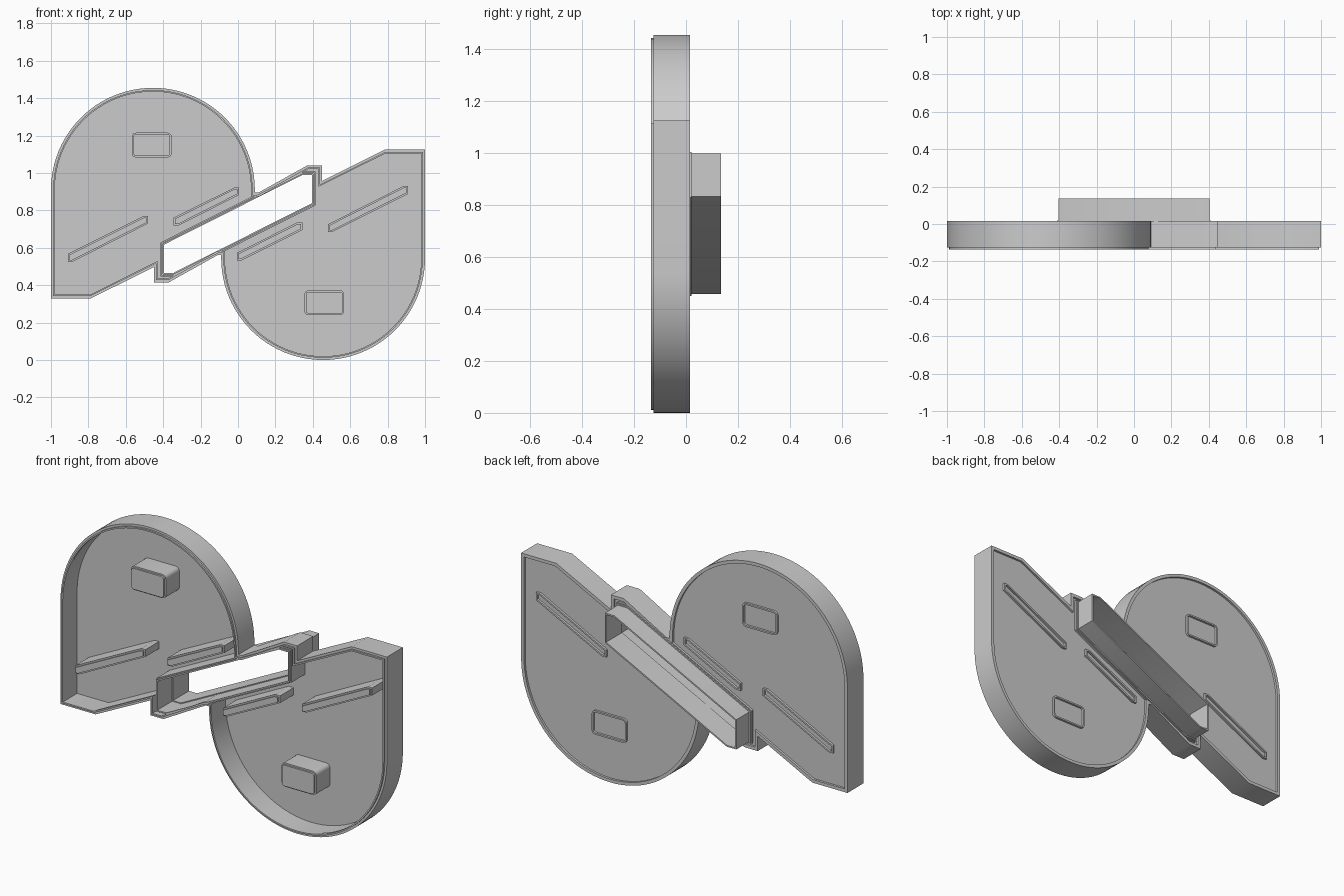
import bpy
from math import cos, sin, pi
from mathutils import Vector

if "Cube" in bpy.data.objects:
    bpy.data.objects.remove(bpy.data.objects["Cube"])

ZC = 0.7275  # the plan repeats by a half turn about (0, ZC)


def turned(pts):
    return [(-x, 2 * ZC - z) for x, z in pts]


def inset(pts, d):
    """Mitred offset of a counter-clockwise loop; positive goes inward."""
    out, n = [], len(pts)
    for i in range(n):
        a, b, c = (Vector(pts[(i + k) % n]) for k in (-1, 0, 1))
        e, f = (b - a).normalized(), (c - b).normalized()
        n1, n2 = Vector((-e.y, e.x)), Vector((-f.y, f.x))
        m = n1 + n2
        p = b + m * (d / max(0.3, 1 + n1.dot(n2)))
        out.append((p.x, p.y))
    return out


def prism(name, loops, y0, y1):
    """Extrude a front-view profile (with optional holes) from y0 to y1."""
    cu = bpy.data.curves.new(name, 'CURVE')
    cu.dimensions = '2D'
    cu.fill_mode = 'BOTH'
    cu.extrude = (y1 - y0) / 2
    for pts in loops:
        sp = cu.splines.new('POLY')
        sp.points.add(len(pts) - 1)
        for p, (x, z) in zip(sp.points, pts):
            p.co = (x, z, 0, 1)
        sp.use_cyclic_u = True
    ob = bpy.data.objects.new(name, cu)
    ob.rotation_euler = (pi / 2, 0, 0)
    ob.location = (0, (y0 + y1) / 2, 0)
    bpy.context.collection.objects.link(ob)
    bpy.ops.object.select_all(action='DESELECT')
    ob.select_set(True)
    bpy.context.view_layer.objects.active = ob
    bpy.ops.object.convert(target='MESH')
    bpy.ops.object.shade_smooth_by_angle()


def rounded_rect(x0, x1, z0, z1, r):
    pts = []
    for k, (x, z) in enumerate([(x1 - r, z1 - r), (x0 + r, z1 - r),
                                (x0 + r, z0 + r), (x1 - r, z0 + r)]):
        for i in range(5):
            t = (k + i / 4) * pi / 2
            pts.append((x + r * cos(t), z + r * sin(t)))
    return pts


FRONT, LIP, BACK = -0.125, -0.135, 0.015

# Tray outline: one round lobe with its stepped lower edge, then its half turn
half = [(-0.455 + 0.545 * cos(pi * i / 48), 0.91 + 0.545 * sin(pi * i / 48))
        for i in range(49)]
half += [(-1, 0.33), (-0.785, 0.33), (-0.45, 0.497), (-0.45, 0.415),
         (-0.37, 0.415), (-0.11, 0.56), (-0.09, 0.56)]
outline = half + turned(half)

# Slanted central opening
edge = [(0.4, 0.835), (0.4, 0.995), (0.345, 0.995)]
opening = edge + turned(edge)

prism("tray_floor", [outline, opening], -0.006, 0.003)
prism("outer_wall", [outline, inset(outline, 0.018)], FRONT, BACK)
prism("outer_wall_lip", [inset(outline, 0.012), inset(outline, 0.02)], LIP, FRONT + 0.01)
prism("opening_wall", [inset(opening, -0.014), opening], FRONT, BACK)
prism("opening_wall_lip", [inset(opening, -0.008), opening], LIP, FRONT + 0.01)

# Thin collar standing out at the back around the opening
prism("back_collar", [inset(opening, -0.003), inset(opening, 0.005)], BACK - 0.02, 0.135)
prism("collar_flange", [inset(opening, -0.01), inset(opening, 0.002)], BACK - 0.005, 0.022)

# Raised ribs and bosses, each with a front lip and a ridge at the back
outer_rib = [(-0.91, 0.525), (-0.885, 0.525), (-0.48, 0.73),
             (-0.48, 0.77), (-0.505, 0.77), (-0.91, 0.567)]
inner_rib = [(-0.345, 0.72), (-0.315, 0.72), (0.005, 0.882),
             (0.005, 0.922), (-0.02, 0.922), (-0.345, 0.76)]
boss = rounded_rect(-0.568, -0.355, 1.083, 1.215, 0.022)
for name, base in (("outer_rib", outer_rib), ("inner_rib", inner_rib), ("boss", boss)):
    for side, shape in (("left", base), ("right", turned(base))):
        label = side + "_" + name
        prism(label, [shape], FRONT, 0.002)
        prism(label + "_lip", [inset(shape, 0.008)], LIP, FRONT + 0.01)
        prism(label + "_back_ridge", [shape, inset(shape, 0.009)], 0, BACK)
